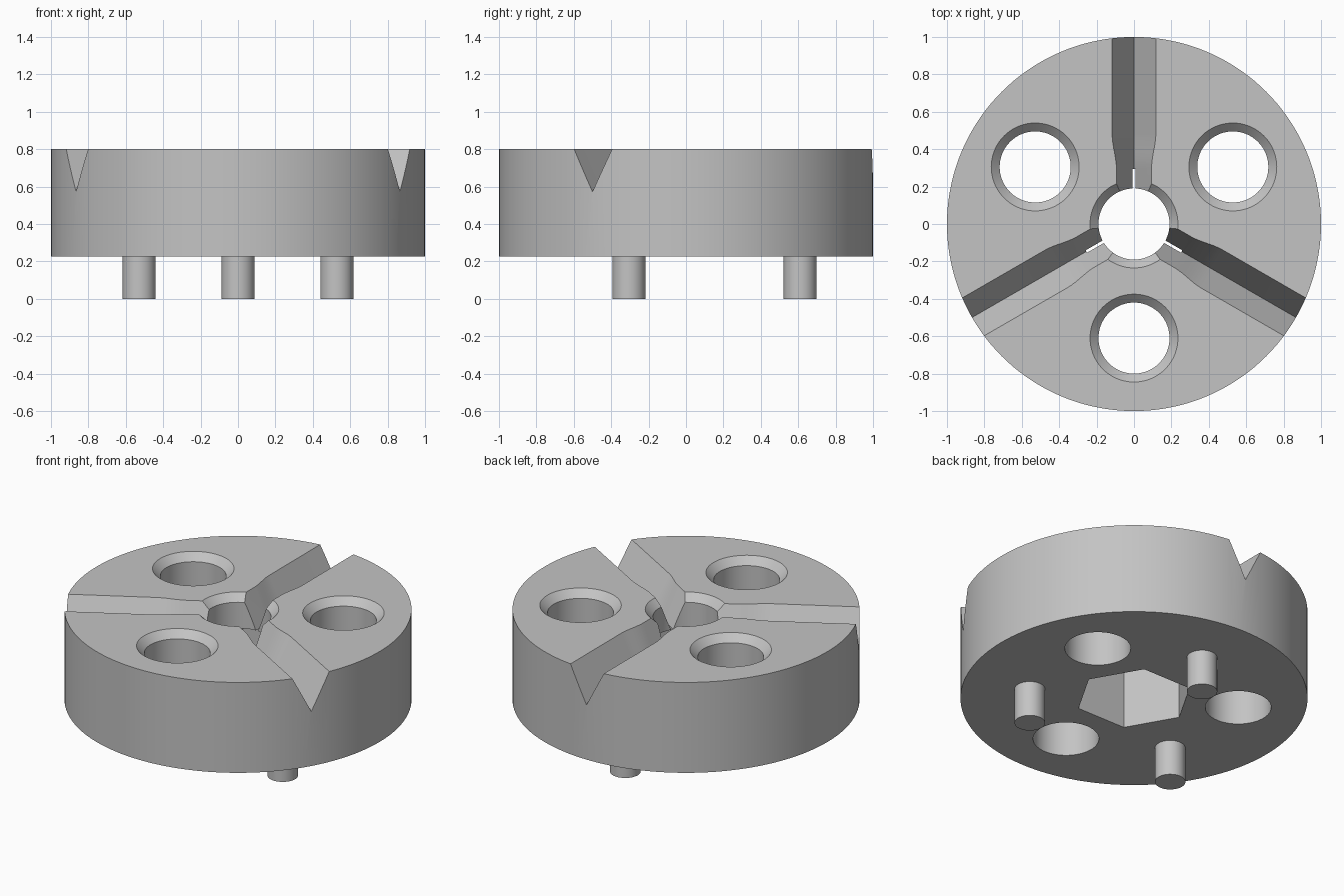
import bpy, bmesh, math
from mathutils import Matrix

if "Cube" in bpy.data.objects:
    bpy.data.objects.remove(bpy.data.objects["Cube"], do_unlink=True)

TOP, BASE = 0.8, 0.225
HOLE_R, SINK_R, RING_R = 0.19, 0.235, 0.61
GROOVE_ANGLES = [math.radians(a) for a in (90, 210, 330)]
HOLE_ANGLES = [math.radians(a) for a in (-90, 30, 150)]

steel = bpy.data.materials.new("grey_metal")
steel.use_nodes = True
steel.diffuse_color = (0.55, 0.55, 0.55, 1)
steel.node_tree.nodes["Principled BSDF"].inputs["Base Color"].default_value = (0.55, 0.55, 0.55, 1)


def loft(name, rings, matrix=Matrix()):
    """Closed solid through a list of equally long point rings."""
    bm = bmesh.new()
    loops = [[bm.verts.new(p) for p in ring] for ring in rings]
    n = len(loops[0])
    for a, b in zip(loops, loops[1:]):
        for i in range(n):
            j = (i + 1) % n
            bm.faces.new((a[i], a[j], b[j], b[i]))
    bm.faces.new(loops[0])
    bm.faces.new(loops[-1])
    bm.transform(matrix)
    bmesh.ops.recalc_face_normals(bm, faces=bm.faces)
    mesh = bpy.data.meshes.new(name)
    bm.to_mesh(mesh)
    bm.free()
    mesh.materials.append(steel)
    obj = bpy.data.objects.new(name, mesh)
    bpy.context.collection.objects.link(obj)
    return obj


def turned(name, profile, sides, x=0, y=0):
    """Round or prismatic solid from (radius, z) pairs."""
    rings = [[(r * math.cos(math.tau * i / sides), r * math.sin(math.tau * i / sides), z)
              for i in range(sides)] for r, z in profile]
    return loft(name, rings, Matrix.Translation((x, y, 0)))


def activate(obj):
    bpy.ops.object.select_all(action='DESELECT')
    obj.select_set(True)
    bpy.context.view_layer.objects.active = obj


def cut(target, cutter):
    cutter.hide_render = True
    mod = target.modifiers.new("cut", 'BOOLEAN')
    mod.operation, mod.solver, mod.object = 'DIFFERENCE', 'EXACT', cutter
    activate(target)
    bpy.ops.object.modifier_apply(modifier=mod.name)
    bpy.data.objects.remove(cutter, do_unlink=True)


# Main disc
body = turned("disc_body", [(1, BASE), (1, TOP)], 144)

# Countersunk through holes: centre plus three on a ring
over = 0.05
hole = [(HOLE_R, BASE - over), (HOLE_R, TOP - SINK_R + HOLE_R),
        (SINK_R, TOP), (SINK_R + over, TOP + over)]
centres = [(0, 0)] + [(RING_R * math.cos(a), RING_R * math.sin(a)) for a in HOLE_ANGLES]
for x, y in centres:
    cut(body, turned("hole_cutter", hole, 72, x, y))

# Hexagonal pocket in the underside
cut(body, turned("hex_cutter", [(0.34, BASE - over), (0.34, 0.59)], 6))

# V grooves that narrow smoothly towards the centre
depth = 0.228
stations = [(0.0, 0.094), (0.3, 0.094)]
for k in range(1, 9):
    t = k / 8
    stations.append((0.3 + 0.18 * t, 0.094 + 0.023 * t * t * (3 - 2 * t)))
stations.append((1.1, 0.117))
rise = 1 + over / depth
for angle in GROOVE_ANGLES:
    rings = [[(r, -w * rise, TOP + over), (r, 0, TOP - depth), (r, w * rise, TOP + over)]
             for r, w in stations]
    cut(body, loft("groove_cutter", rings, Matrix.Rotation(angle, 4, 'Z')))

# Locating pegs below the grooves
pegs = [turned(f"locating_peg_{i + 1}", [(0.088, 0), (0.088, BASE)], 48,
               RING_R * math.cos(a), RING_R * math.sin(a))
        for i, a in enumerate(GROOVE_ANGLES)]

for obj in [body] + pegs:
    activate(obj)
    bpy.ops.object.shade_smooth_by_angle(angle=math.radians(25))
